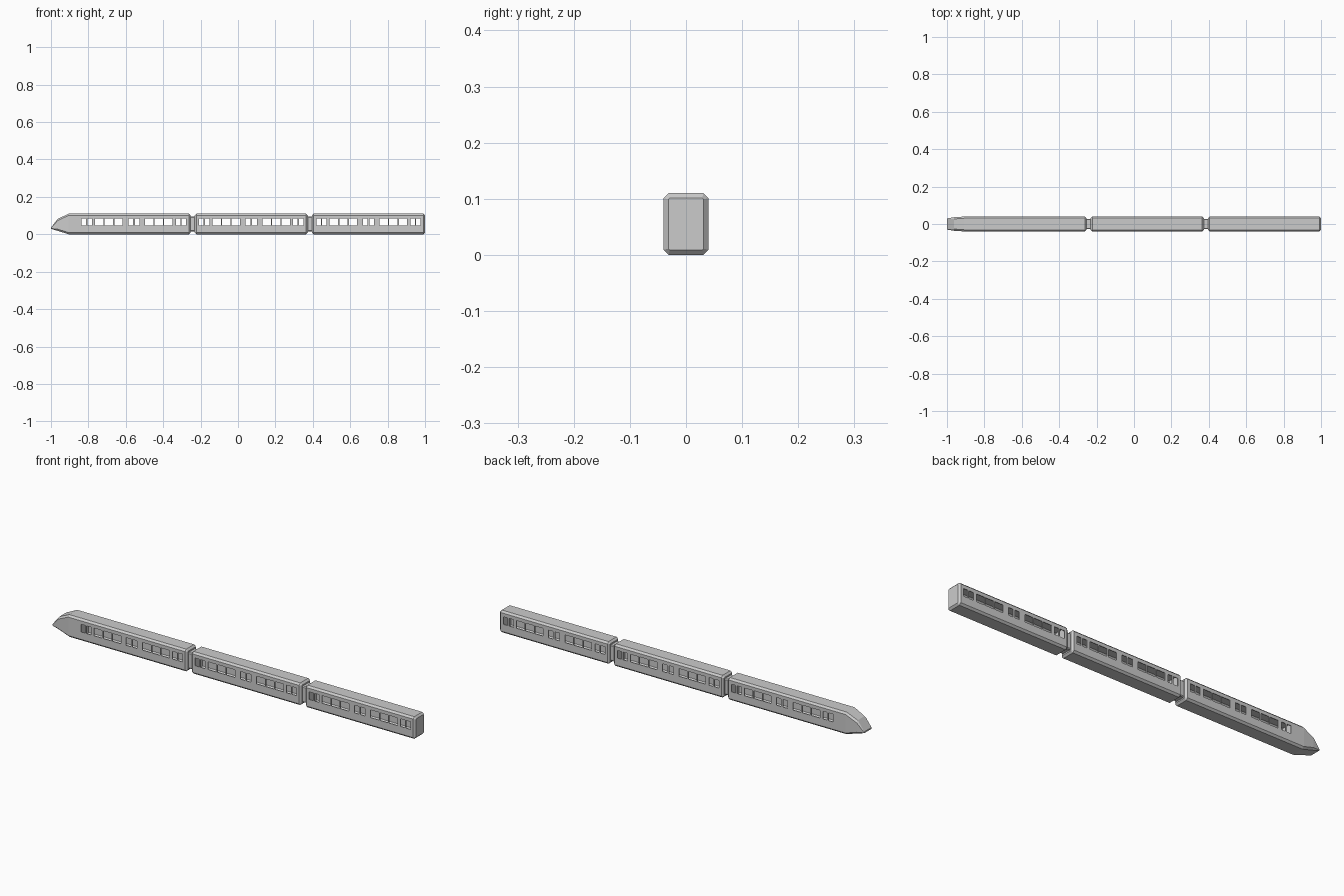
import bpy, bmesh

if "Cube" in bpy.data.objects:
    bpy.data.objects.remove(bpy.data.objects["Cube"])

CENTRES = (-0.5565, 0.0705, 0.6975)   # leading, middle and trailing cars
HALF = 0.3025                         # half length of a car
HALF_WIDTH, HEIGHT, CHAMFER = 0.04, 0.11, 0.009
WALL = 0.004
# window spans measured from the middle of a car, mirrored to both ends
WINDOWS = ((.005, .030), (.060, .105), (.111, .156), (.162, .207),
           (.224, .248), (.255, .279))


def loft(bm, sections):
    """Closed skin through chamfered rectangles (x, half width, z low, z high, chamfer)."""
    rings, faces = [], []
    for x, w, lo, hi, c in sections:
        pts = ((-w + c, lo), (w - c, lo), (w, lo + c), (w, hi - c),
               (w - c, hi), (-w + c, hi), (-w, hi - c), (-w, lo + c))
        rings.append([bm.verts.new((x, y, z)) for y, z in pts])
    for a, b in zip(rings, rings[1:]):
        for i in range(8):
            j = (i + 1) % 8
            faces.append(bm.faces.new((a[i], a[j], b[j], b[i])))
    faces.append(bm.faces.new(rings[0][::-1]))
    faces.append(bm.faces.new(rings[-1]))
    bmesh.ops.recalc_face_normals(bm, faces=faces)
    return faces


def finish(bm, name):
    mesh = bpy.data.meshes.new(name)
    bm.to_mesh(mesh)
    bm.free()
    obj = bpy.data.objects.new(name, mesh)
    bpy.context.collection.objects.link(obj)
    return obj


def full(x):
    return (x, HALF_WIDTH, 0, HEIGHT, CHAMFER)


def end(x):
    c = CHAMFER
    return (x, HALF_WIDTH - c, c, HEIGHT - c, 0.002)


def car(name, cx, nose=False):
    x0, x1 = cx - HALF, cx + HALF
    bm = bmesh.new()
    # outer skin, with either a wedge nose or a bevelled end
    if nose:
        front = [(-1.0, .030, .029, .036, .002),
                 (-0.963, .036, .018, .083, .009), full(-0.905)]
    else:
        front = [end(x0), full(x0 + CHAMFER)]
    loft(bm, front + [full(x1 - CHAMFER), end(x1)])
    # hollow cabin
    inner = [(x, HALF_WIDTH - WALL, WALL, HEIGHT - WALL, CHAMFER - 0.001)
             for x in (x0 + 0.012, x1 - 0.012)]
    bmesh.ops.reverse_faces(bm, faces=loft(bm, inner))
    body = finish(bm, name)

    # window openings cut through both sides
    bm = bmesh.new()
    for a, b in WINDOWS:
        for s in (-1, 1):
            box = bmesh.ops.create_cube(bm, size=1)["verts"]
            bmesh.ops.scale(bm, vec=(b - a, 0.12, 0.038), verts=box)
            bmesh.ops.translate(bm, vec=(cx + s * (a + b) / 2, 0, 0.065), verts=box)
    cutter = finish(bm, name + "_window_cutter")
    cutter.hide_render = True
    mod = body.modifiers.new("windows", 'BOOLEAN')
    mod.operation, mod.solver, mod.object = 'DIFFERENCE', 'EXACT', cutter
    bpy.context.view_layer.objects.active = body
    bpy.ops.object.modifier_apply(modifier=mod.name)
    bpy.data.objects.remove(cutter)


for name, cx in zip(("leading_car", "middle_car", "trailing_car"), CENTRES):
    car(name, cx, nose=(name == "leading_car"))

# gangways joining the cars
for i in range(2):
    bm = bmesh.new()
    loft(bm, [(x, 0.027, 0.015, 0.094, 0.004)
              for x in (CENTRES[i] + HALF - 0.002, CENTRES[i + 1] - HALF + 0.002)])
    finish(bm, f"gangway_{i + 1}")
